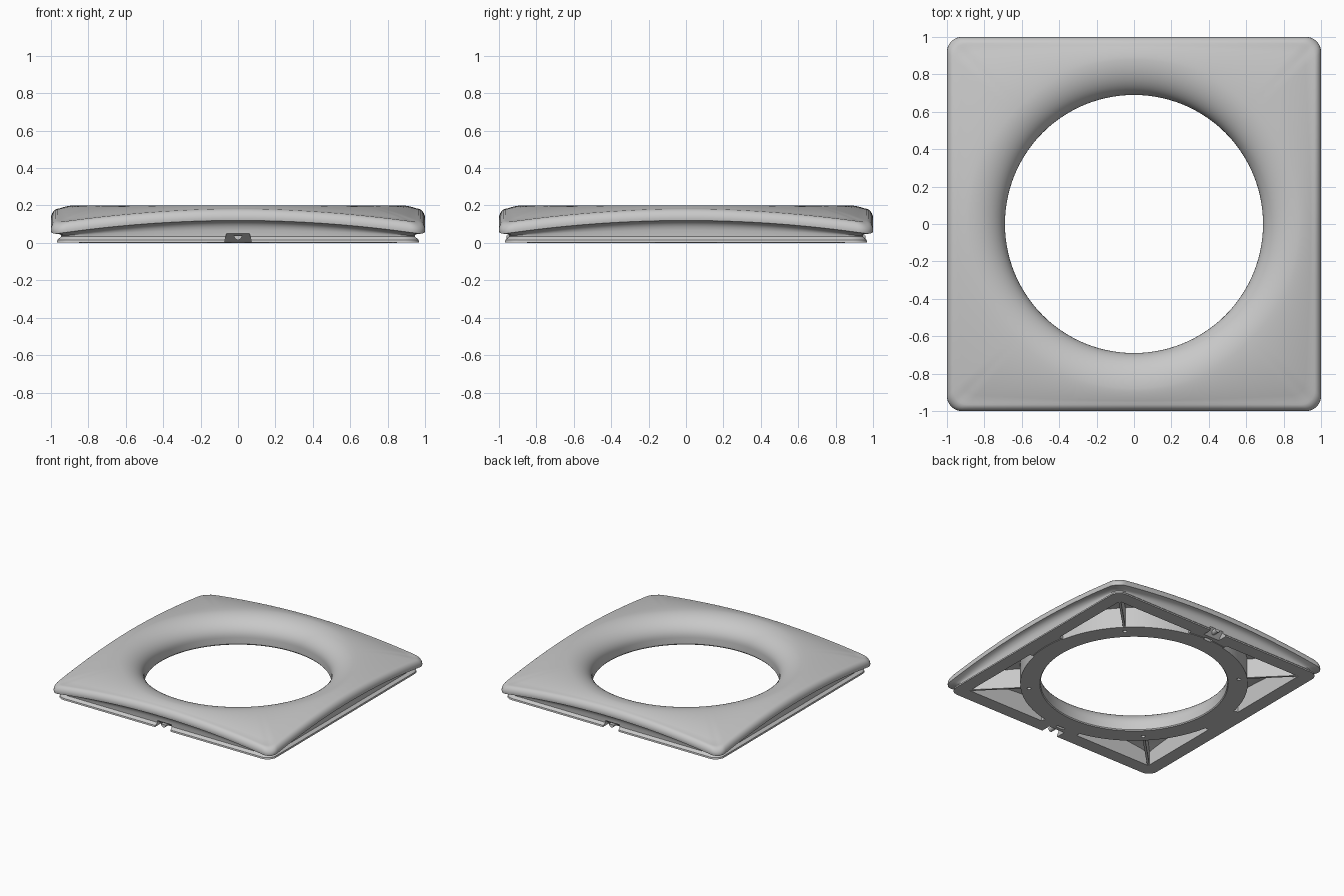
import bpy, bmesh, math
from math import sin, cos, pi, radians, hypot, atan2, tan
from mathutils import Matrix, Vector

cube = bpy.data.objects.get("Cube")
if cube:
    bpy.data.objects.remove(cube, do_unlink=True)

grey = bpy.data.materials.new("plain grey")
grey.use_nodes = True
GREY = (0.58, 0.58, 0.58, 1)
grey.diffuse_color = GREY
grey.node_tree.nodes["Principled BSDF"].inputs["Base Color"].default_value = GREY

HOLE, PEAK, TOP, CORNER = 0.69, 0.88, 0.2, 0.08


def sweep(name, loops, closed=False):
    """Skin a row of equal point loops, capping the ends unless closed."""
    bm = bmesh.new()
    rows = [[bm.verts.new(p) for p in loop] for loop in loops]
    n = len(rows[0])
    pairs = list(zip(rows, rows[1:])) + ([(rows[-1], rows[0])] if closed else [])
    for a, b in pairs:
        for i in range(n):
            j = (i + 1) % n
            bm.faces.new((a[i], a[j], b[j], b[i]))
    if not closed:
        bm.faces.new(rows[0])
        bm.faces.new(rows[-1])
    bmesh.ops.recalc_face_normals(bm, faces=bm.faces)
    mesh = bpy.data.meshes.new(name)
    bm.to_mesh(mesh)
    bm.free()
    mesh.materials.append(grey)
    obj = bpy.data.objects.new(name, mesh)
    bpy.context.scene.collection.objects.link(obj)
    return obj


def turned(loops, quarter):
    m = Matrix.Rotation(quarter * pi / 2, 3, 'Z')
    return [[m @ Vector(p) for p in loop] for loop in loops]


def rim(a):
    """Distance from the centre to the rounded square outline."""
    c, s = sorted((abs(cos(a)), abs(sin(a))), reverse=True)
    k = 1 - CORNER
    if s / c <= k:
        return 1 / c
    d = k * (c + s)
    return d + math.sqrt(max(d * d - 2 * k * k + CORNER ** 2, 0))


def lip(a):
    """Height of the lower lip: arched along each side, low at corners."""
    t = min(abs(cos(a)), abs(sin(a))) * rim(a)
    return 0.12 - 0.075 * t * t


def height(a, r):
    """Top surface outside the crest."""
    t = max((r - PEAK) / (rim(a) - PEAK), 0)
    return TOP - (TOP - lip(a) - 0.045) * t ** 1.7


def section(a):
    """Radial slice of the shell, from the hole round to the underside."""
    R, low = rim(a), lip(a)
    pts = [(HOLE + 0.006, 0), (HOLE, 0.008)]
    for i in range(13):
        u = i / 12 * pi / 2
        pts.append((PEAK - (PEAK - HOLE) * cos(u), 0.06 + (TOP - 0.06) * sin(u)))
    edge = 0.045
    inner = R * (1 - edge)
    for i in range(1, 9):
        r = PEAK + (inner - PEAK) * i / 8
        pts.append((r, height(a, r)))
    # rounded outer edge
    z0 = height(a, inner)
    zm = low + 0.012
    for i in range(1, 7):
        u = i / 6 * pi / 2
        pts.append((R * (1 - edge + edge * sin(u)), zm + (z0 - zm) * cos(u)))
    pts.append((R * 0.998, low))
    # hollow undercut, foot wall and base
    for i in range(1, 7):
        u = i / 6 * pi / 2
        pts.append((R * (0.995 - 0.05 * sin(u)), 0.035 + (low - 0.037) * cos(u) ** 0.7
                    if i < 6 else 0.034))
    pts += [(R * 0.966, 0.016), (R * 0.968, 0.003), (0.853, 0.003), (0.85, 0)]
    return [(r * cos(a), r * sin(a), z) for r, z in pts]


# angles that sample the straight sides and the rounded corners evenly
angles = []
k = 1 - CORNER
for q in range(4):
    side = [atan2(k * i / 16, 1) for i in range(-16, 17)]
    bend = [atan2(k + CORNER * sin(radians(d)), k + CORNER * cos(radians(d)))
            for d in range(10, 90, 10)]
    angles += [a + q * pi / 2 for a in side + bend]

shell = sweep("shell", [section(a) for a in angles], closed=True)


# cutters
def pocket_slice(a):
    out = 0.86 / max(cos(a), sin(a))
    top = [out + (0.84 - out) * i / 5 for i in range(6)]
    loop = [(0.84, -0.02), (out, -0.02)] + [(r, height(a, r) - 0.035) for r in top]
    return [(r * cos(a), r * sin(a), z) for r, z in loop]


def box(x, y0, y1, z0, z1):
    return [[(sx * x, y0, z), (sx * x, y1, z)][::1 if z == z0 else -1]
            for sx in (-1, 1) for z in (z0,)] and \
        [[(sx * x, y0, z0), (sx * x, y1, z0), (sx * x, y1, z1), (sx * x, y0, z1)]
         for sx in (-1, 1)]


def disc(x, y, r, z):
    return [(x + r * cos(i * pi / 8), y + r * sin(i * pi / 8), z) for i in range(16)]


pocket = [pocket_slice(radians(11.25 + 67.5 * i / 24)) for i in range(25)]
pin = [disc(0.55, 0.55, 0.015, z) for z in (-0.02, 0.05)]
slot = box(0.035, -0.86, -0.835, -0.02, 0.03)
notch = [[(s * 0.075, -1.05, -0.012), (s * 0.075, -0.87, -0.012),
          (s * 0.062, -0.945, 0.05), (s * 0.062, -1.05, 0.05)] for s in (-1, 1)]

cutters = []
for q in range(4):
    parts = [("pocket", pocket), ("pin_hole", pin)]
    if q % 2 == 0:
        parts += [("slot", slot), ("notch", notch)]
    for name, loops in parts:
        cutter = sweep(name + "_cutter", turned(loops, q))
        cutter.hide_render = True
        mod = shell.modifiers.new(name, 'BOOLEAN')
        mod.operation, mod.solver, mod.object = 'DIFFERENCE', 'EXACT', cutter
        cutters.append(cutter)

# bake the cuts, then drop the cutters
deps = bpy.context.evaluated_depsgraph_get()
baked = bpy.data.meshes.new_from_object(shell.evaluated_get(deps))
shell.modifiers.clear()
shell.data = baked
for cutter in cutters:
    bpy.data.objects.remove(cutter, do_unlink=True)

# diagonal stiffening ribs inside the pockets
for q in range(4):
    a = pi / 4
    side = Vector((-sin(a), cos(a), 0)) * 0.009
    outline = [(0.83, 0.006), (1.23, 0.006)]
    outline += [(r, height(a, r) - 0.025) for r in (1.23, 1.1, 0.97, 0.83)]
    loops = [[Vector((r * cos(a), r * sin(a), z)) + side * s for r, z in outline]
             for s in (-1, 1)]
    sweep("rib", turned(loops, q))

# half round latch pegs in the notches
for q in (0, 2):
    peg = [[(0.022 * cos(u * pi / 10), y, 0.04 - 0.024 * sin(u * pi / 10))
            for u in range(11)] for y in (-0.96, -0.88)]
    sweep("latch_peg", turned(peg, q))

# smooth shading with crisp creases
bpy.ops.object.select_all(action='DESELECT')
for obj in bpy.context.scene.objects:
    if obj.type == 'MESH':
        obj.select_set(True)
bpy.context.view_layer.objects.active = shell
bpy.ops.object.shade_smooth_by_angle(angle=radians(32))
